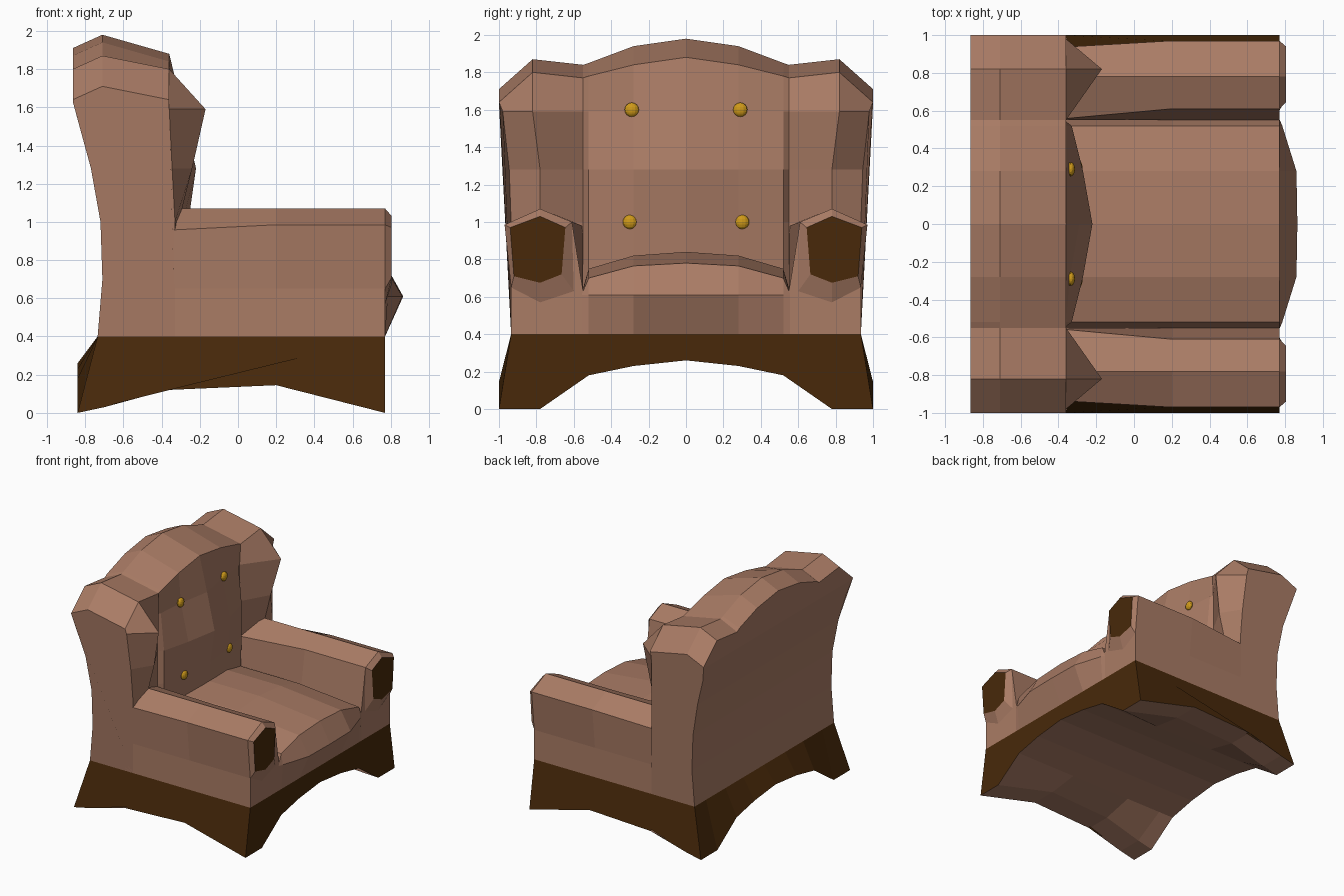
import bpy, bmesh
from mathutils import Matrix

if "Cube" in bpy.data.objects:
    bpy.data.objects.remove(bpy.data.objects["Cube"])


def material(name, rgb):
    m = bpy.data.materials.new(name)
    m.diffuse_color = (*rgb, 1)
    m.use_nodes = True
    m.node_tree.nodes["Principled BSDF"].inputs["Base Color"].default_value = m.diffuse_color
    return m


LEATHER = material("leather", (0.40, 0.20, 0.13))
WOOD = material("dark_wood", (0.065, 0.022, 0.003))
BRASS = material("brass", (0.62, 0.32, 0.01))


def finish(name, bm, mats):
    bmesh.ops.recalc_face_normals(bm, faces=bm.faces)
    me = bpy.data.meshes.new(name)
    bm.to_mesh(me)
    bm.free()
    for m in mats:
        me.materials.append(m)
    ob = bpy.data.objects.new(name, me)
    bpy.context.collection.objects.link(ob)
    # Every part is modelled on the +y half and mirrored
    mod = ob.modifiers.new("mirror", 'MIRROR')
    mod.use_axis = (False, True, False)
    return ob


def loft(sections, cap_start=False, cap_mat=0):
    """Bridge closed sections in order; always cap the last one."""
    bm = bmesh.new()
    rings = [[bm.verts.new(p) for p in s] for s in sections]
    for a, b in zip(rings, rings[1:]):
        for i in range(len(a)):
            j = (i + 1) % len(a)
            bm.faces.new((a[i], a[j], b[j], b[i]))
    bm.faces.new(rings[-1]).material_index = cap_mat
    if cap_start:
        bm.faces.new(rings[0])
    return bm


# Backrest with wings: one vertical profile per column, from centre outwards
BACK = [(-.735, .4), (-.71, .7), (-.72, 1.0), (-.77, 1.28), (-.83, 1.5), (-.865, 1.63)]
FRONT_Z = [1.59, 1.28, 1.0, .4]
# (y at top, y at each front row), (top heights: rear, ridge, front), front x per row
COLUMNS = [
    (0, (0, 0, 0, 0), (1.91, 1.98, 1.88), (-.29, -.22, -.26, -.30)),
    (.28, (.28, .28, .28, .28), (1.87, 1.94, 1.84), (-.34, -.27, -.29, -.32)),
    (.52, (.52, .52, .52, .52), (1.79, 1.85, 1.78), (-.36, -.33, -.33, -.35)),
    (.55, (.55, .55, .55, .55), (1.77, 1.84, 1.77), (-.37, -.37, -.37, -.37)),
    (.82, (.82, .78, .78, .78), (1.80, 1.87, 1.80), (-.17, -.24, -.31, -.33)),
    (1.0, (.98, .945, .935, .935), (1.64, 1.71, 1.64), (-.36, -.345, -.33, -.33)),
]
sections = []
for y, ys, tops, xs in COLUMNS:
    back_y = [ys[3], ys[3], ys[2], ys[1], .96 if y == 1 else y, y]
    s = [(x, by, z) for (x, z), by in zip(BACK, back_y)]
    s += [(x, y, z) for x, z in zip((-.865, -.71, -.36), tops)]
    s += [(x, fy, z) for x, fy, z in zip(xs, ys, FRONT_Z)]
    sections.append(s)
finish("backrest", loft(sections), [LEATHER])

# Seat cushion with a bulging front: y, top height, front edge height, front x
sections = []
for y, top, edge, nose in [(0, .84, .78, .865), (.28, .82, .765, .86),
                           (.52, .75, .70, .785), (.555, .63, .62, .77)]:
    sections.append([(x, y, z) for x, z in
                     [(-.45, .4), (-.45, top), (.2, top), (.77, edge), (nose, .61), (.77, .4)]])
finish("seat", loft(sections), [LEATHER])

# Arms: cross-section swept from back to front
rear = [(.935, .4), (.935, .65), (.935, .955), (.78, 1.07), (.555, .98), (.55, .63), (.55, .4)]
fore = [(.935, .4), (.935, .65), (.97, .985), (.78, 1.07), (.61, 1.0), (.55, .63), (.55, .4)]
finish("arm", loft([[(x, y, z) for y, z in prof]
                    for x, prof in ((-.4, rear), (.2, fore), (.77, fore))], True), [LEATHER])

# Rolled arm fronts with dark hexagonal panels
outer = [(.97, .985), (.78, 1.07), (.61, 1.0), (.60, .63), (.78, .57), (.935, .65)]
inner = [(.94, .97), (.78, 1.03), (.645, .97), (.665, .72), (.78, .675), (.92, .71)]
finish("arm_front", loft([[(.77, y, z) for y, z in outer],
                          [(.805, y, z) for y, z in inner]], False, 1), [LEATHER, WOOD])

# Arched wooden base with flared feet
sections = []
for y, top_y, arch in [(0, 0, .26), (.28, .28, .23), (.52, .52, .18), (.78, .78, 0), (1, .935, 0)]:
    s = [(-.735, top_y, .4)]
    for x, side in [(-.84, .0), (-.70, .03), (-.37, .12), (.2, .145), (.77, 0)]:
        s.append((x, y, max(arch, side)))
    sections.append(s + [(.77, top_y, .4)])
bm = loft(sections)
bmesh.ops.recalc_face_normals(bm, faces=bm.faces)
for f in bm.faces:
    f.material_index = 1 if f.normal.z < -.5 else 0
finish("base", bm, [WOOD, LEATHER])

# Brass buttons on the backrest
bm = bmesh.new()
for x, y, z in [(-.335, .29, 1.6), (-.295, .30, 1.0)]:
    bmesh.ops.create_uvsphere(bm, u_segments=12, v_segments=8, radius=.038,
                              matrix=Matrix.Translation((x, y, z)) @ Matrix.Diagonal((.6, 1, 1, 1)))
finish("button", bm, [BRASS])
